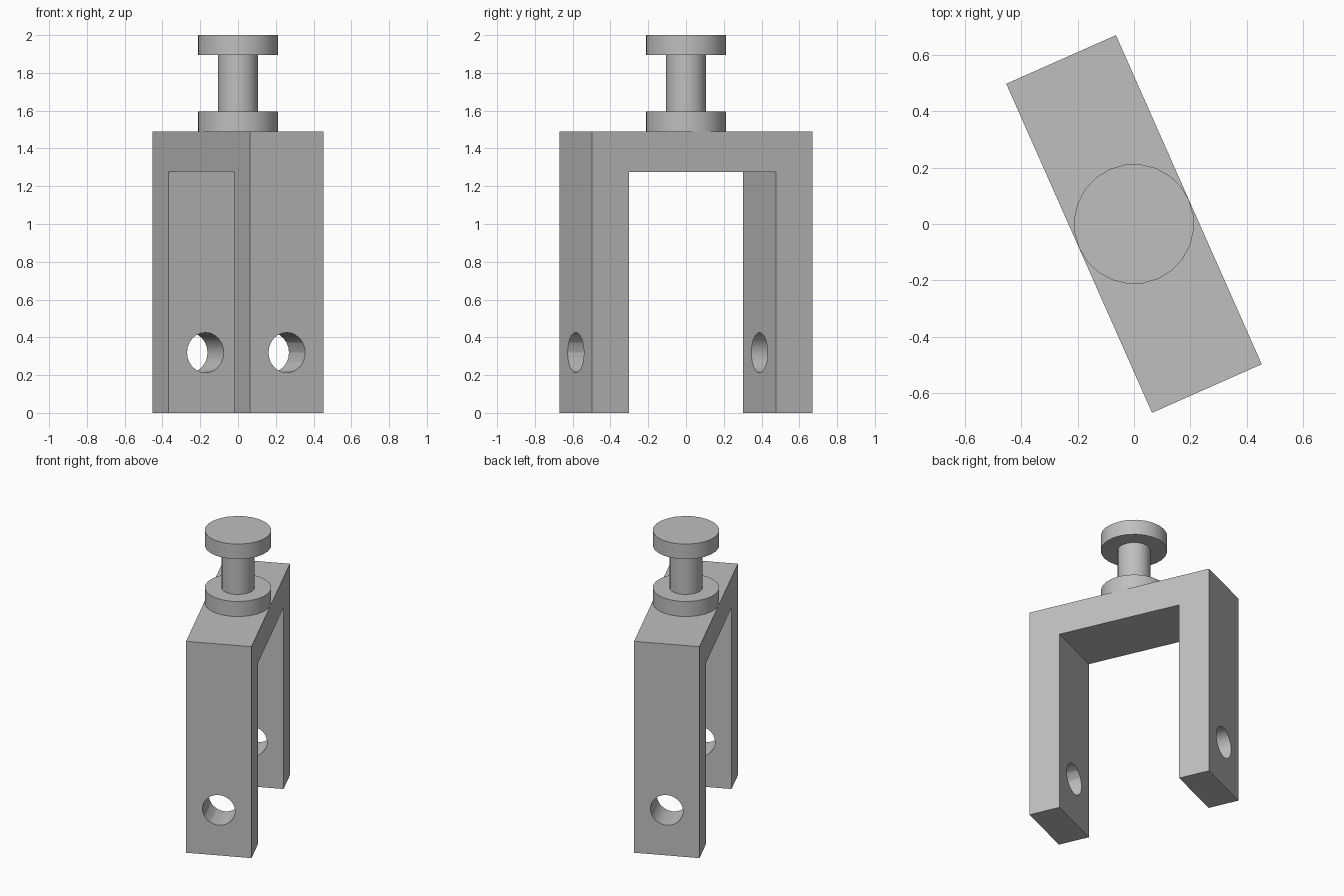
import bpy, bmesh, math
from mathutils import Matrix, Vector

U = 2 / 9.4                    # base module: the whole part is 9.4 modules tall
TURN = math.radians(23.9)      # the fork is turned about the vertical axis
SIDES = 24

if "Cube" in bpy.data.objects:
    bpy.data.objects.remove(bpy.data.objects["Cube"], do_unlink=True)

grey = bpy.data.materials.new("plain grey")
grey.use_nodes = True
COLOUR = (0.52, 0.52, 0.52, 1)
grey.diffuse_color = COLOUR
grey.node_tree.nodes["Principled BSDF"].inputs["Base Color"].default_value = COLOUR


def make_object(name, bm):
    bmesh.ops.recalc_face_normals(bm, faces=bm.faces)
    mesh = bpy.data.meshes.new(name)
    bm.to_mesh(mesh)
    bm.free()
    mesh.materials.append(grey)
    obj = bpy.data.objects.new(name, mesh)
    bpy.context.collection.objects.link(obj)
    obj.rotation_euler.z = TURN
    return obj


def smooth(obj):
    bpy.ops.object.select_all(action='DESELECT')
    obj.select_set(True)
    bpy.context.view_layer.objects.active = obj
    bpy.ops.object.shade_smooth_by_angle(angle=math.radians(35))


# Fork: U-shaped profile in the y-z plane, extruded across its width
bm = bmesh.new()
half = [(3, 0), (3, 7), (-3, 7), (-3, 0), (-2, 0), (-2, 6), (2, 6), (2, 0)]
face = bm.faces.new([bm.verts.new((-U, y * U, z * U)) for y, z in half])
side = bmesh.ops.extrude_face_region(bm, geom=[face])
verts = [v for v in side["geom"] if isinstance(v, bmesh.types.BMVert)]
bmesh.ops.translate(bm, verts=verts, vec=(2 * U, 0, 0))
fork = make_object("fork", bm)

# Pin hole through both legs
bm = bmesh.new()
bmesh.ops.create_cone(
    bm, cap_ends=True, segments=SIDES, radius1=U / 2, radius2=U / 2, depth=8 * U,
    matrix=Matrix.Translation((0, 0, 1.5 * U)) @ Matrix.Rotation(math.pi / 2, 4, 'X'))
cutter = make_object("pin_hole_cutter", bm)
cutter.hide_render = True

cut = fork.modifiers.new("pin hole", 'BOOLEAN')
cut.operation = 'DIFFERENCE'
cut.solver = 'EXACT'
cut.object = cutter
smooth(fork)
bpy.ops.object.modifier_apply(modifier=cut.name)
bpy.data.objects.remove(cutter, do_unlink=True)
smooth(fork)

# Spool on top: lower flange, stem and cap turned from one profile
bm = bmesh.new()
profile = [(0, 7), (1, 7), (1, 7.5), (0.5, 7.5), (0.5, 8.9), (1, 8.9), (1, 9.4), (0, 9.4)]
pts = [bm.verts.new(Vector((r, 0, z)) * U) for r, z in profile]
edges = [bm.edges.new(pair) for pair in zip(pts, pts[1:])]
bmesh.ops.spin(bm, geom=pts + edges, cent=(0, 0, 0), axis=(0, 0, 1),
               angle=2 * math.pi, steps=SIDES, use_merge=True)
bmesh.ops.remove_doubles(bm, verts=bm.verts, dist=0.0001)
smooth(make_object("spool", bm))
